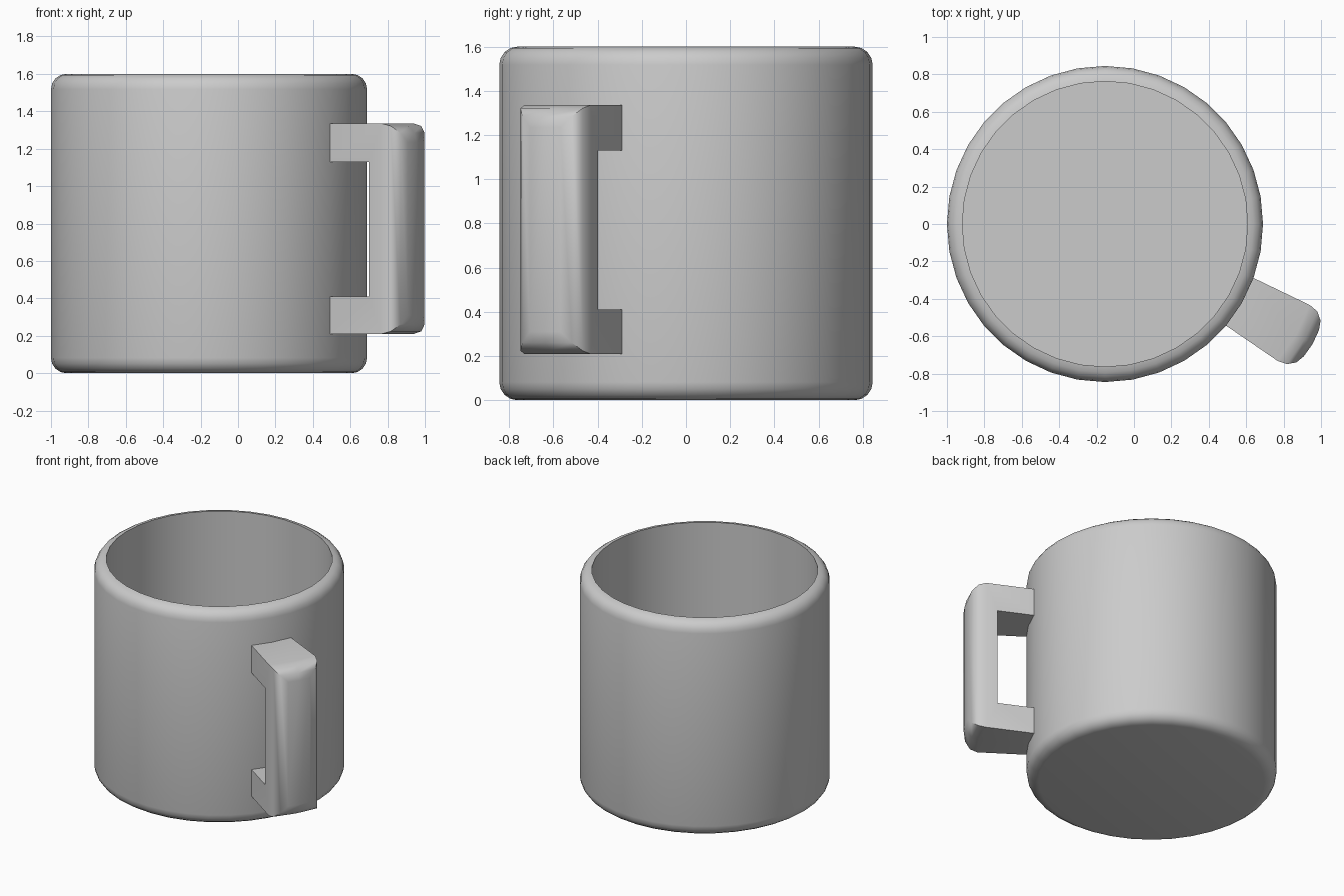
import bpy, bmesh
from math import sin, cos, radians, pi
from mathutils import Vector

if "Cube" in bpy.data.objects:
    bpy.data.objects.remove(bpy.data.objects["Cube"])

CX, R, H, ROUND, SIDES = -0.155, 0.845, 1.6, 0.082, 36


def finish(bm, name, angle):
    bmesh.ops.recalc_face_normals(bm, faces=bm.faces[:])
    mesh = bpy.data.meshes.new(name)
    bm.to_mesh(mesh)
    bm.free()
    obj = bpy.data.objects.new(name, mesh)
    bpy.context.collection.objects.link(obj)
    bpy.ops.object.select_all(action='DESELECT')
    bpy.context.view_layer.objects.active = obj
    obj.select_set(True)
    bpy.ops.object.shade_smooth_by_angle(angle=radians(angle))
    return obj


# Cup body: lathed wall with rounded outer edges, thin lip and flat inner floor
arc = [i * pi / 8 for i in range(5)]
r0 = R - ROUND
profile = [(r0 + ROUND * sin(a), ROUND - ROUND * cos(a)) for a in arc]
profile += [(r0 + ROUND * cos(a), H - ROUND + ROUND * sin(a)) for a in arc]
profile += [(r0, 0.08)]
bm = bmesh.new()
rings = [[bm.verts.new((CX + r * cos(2 * pi * i / SIDES), r * sin(2 * pi * i / SIDES), z))
          for i in range(SIDES)] for r, z in profile]
for a, b in zip(rings, rings[1:]):
    for i in range(SIDES):
        j = (i + 1) % SIDES
        bm.faces.new((a[i], a[j], b[j], b[i]))
bm.faces.new(rings[0])
bm.faces.new(rings[-1])
finish(bm, "cup_body", 40)

# Handle: C-shaped side profile (distance from axis, height), widening outward
U = Vector((cos(radians(-30)), sin(radians(-30)), 0))
V = Vector((-U.y, U.x, 0))
c_shape = [(0.80, 0.21), (1.265, 0.21), (1.265, 1.335), (0.80, 1.335),
           (0.80, 1.13), (1.085, 1.13), (1.085, 0.41), (0.80, 0.41)]
bm = bmesh.new()
cols = []
for side in (-1, 0, 1):
    col = []
    for u, z in c_shape:
        half = 0.147 + (u - 0.832) * 0.076
        p = Vector((CX, 0, z)) + U * (u + (0 if side else 0.017)) + V * half * side
        col.append(bm.verts.new(p))
    cols.append(col)
outer = []
n = len(c_shape)
for a, b in zip(cols, cols[1:]):
    for i in range(n):
        if i in (3, 7):      # roots stay open inside the cup wall
            continue
        j = (i + 1) % n
        f = bm.faces.new((a[i], a[j], b[j], b[i]))
        if i == 1:
            outer.append(f)
for col in (cols[0], cols[-1]):
    for quad in ((0, 1, 6, 7), (1, 2, 5, 6), (2, 3, 4, 5)):
        bm.faces.new([col[k] for k in quad])
bmesh.ops.recalc_face_normals(bm, faces=bm.faces[:])
# Round the rim of the outward grip face
rim = [e for e in bm.edges if sum(f in outer for f in e.link_faces) == 1]
bmesh.ops.bevel(bm, geom=rim, offset=0.1, offset_type='OFFSET', segments=3,
                profile=0.5, affect='EDGES', clamp_overlap=True)
finish(bm, "handle", 40)
